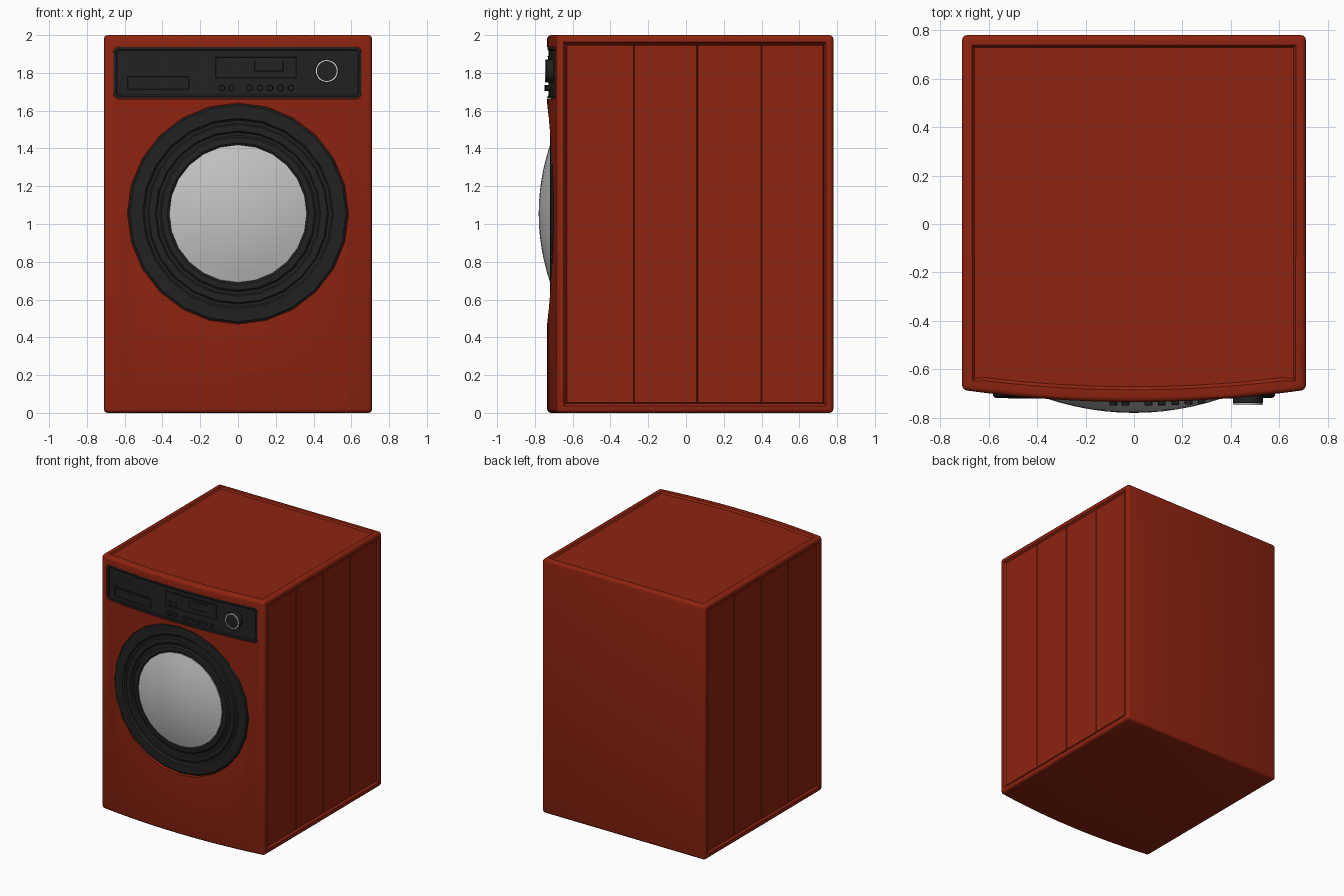
import bpy, bmesh, math

if "Cube" in bpy.data.objects:
    bpy.data.objects.remove(bpy.data.objects["Cube"])


def material(name, rgb):
    m = bpy.data.materials.new(name)
    m.use_nodes = True
    m.diffuse_color = (*rgb, 1)
    m.node_tree.nodes["Principled BSDF"].inputs["Base Color"].default_value = (*rgb, 1)
    return m


RED = material("red enamel", (0.27, 0.017, 0.005))
BLACK = material("black plastic", (0.016, 0.016, 0.016))
GLASS = material("grey glass", (0.55, 0.55, 0.55))
WHITE = material("white trim", (0.8, 0.8, 0.8))

HALF_W, BACK, HEIGHT = 0.71, 0.78, 2.0
DOOR_Z = 1.055


def front(x):
    """Bowed front surface."""
    return -0.735 + 0.05 * (x / HALF_W) ** 2


def finish(bm, name, mat):
    bmesh.ops.recalc_face_normals(bm, faces=bm.faces[:])
    me = bpy.data.meshes.new(name)
    bm.to_mesh(me)
    bm.free()
    me.materials.append(mat)
    ob = bpy.data.objects.new(name, me)
    bpy.context.collection.objects.link(ob)
    return ob


def activate(ob):
    bpy.ops.object.select_all(action='DESELECT')
    ob.select_set(True)
    bpy.context.view_layer.objects.active = ob


def smooth(ob):
    activate(ob)
    bpy.ops.object.shade_smooth_by_angle(angle=math.radians(30))
    return ob


def plate(name, x0, x1, z0, z1, r, offset, depth, mat, steps=()):
    """Rounded plate bent to the front; steps are (inset, raise) pairs."""
    bm = bmesh.new()
    pts = []
    corners = [(x1 - r, z1 - r), (x0 + r, z1 - r), (x0 + r, z0 + r), (x1 - r, z0 + r)]
    for q, (cx, cz) in enumerate(corners):
        for i in range(5):
            a = math.pi / 2 * (q + i / 4)
            pts.append(bm.verts.new((cx + r * math.cos(a), 0, cz + r * math.sin(a))))
    face = bm.faces.new(pts)
    bm.normal_update()
    rim = face.edges[:]
    ret = bmesh.ops.extrude_edge_only(bm, edges=rim)
    new = ret["geom"]
    for v in new:
        if isinstance(v, bmesh.types.BMVert):
            v.co.y += depth
    bmesh.ops.contextual_create(bm, geom=[e for e in new if isinstance(e, bmesh.types.BMEdge)
                                          and all(v.co.y > depth / 2 for v in e.verts)])
    bmesh.ops.recalc_face_normals(bm, faces=bm.faces[:])
    for t, d in steps:
        bmesh.ops.inset_region(bm, faces=[face], thickness=t, depth=d, use_even_offset=True)
    for i in range(-7, 8):
        bmesh.ops.bisect_plane(bm, geom=bm.verts[:] + bm.edges[:] + bm.faces[:],
                               plane_co=(i * 0.09, 0, 0), plane_no=(1, 0, 0))
    for v in bm.verts:
        v.co.y += front(v.co.x) + offset
    return finish(bm, name, mat)


def lathe(name, profile, x, z, segs, mat):
    """Turn (radius, y) pairs around an axis along y."""
    bm = bmesh.new()
    rings = []
    for r, y in profile:
        if r == 0:
            rings.append([bm.verts.new((x, y, z))] * segs)
        else:
            rings.append([bm.verts.new((x + r * math.sin(2 * math.pi * i / segs), y,
                                        z + r * math.cos(2 * math.pi * i / segs)))
                          for i in range(segs)])
    for a, b in zip(rings, rings[1:]):
        for i in range(segs):
            j = (i + 1) % segs
            bm.faces.new(list(dict.fromkeys((a[i], a[j], b[j], b[i]))))
    return finish(bm, name, mat)


def cut(target, cutter):
    mod = target.modifiers.new("cut", 'BOOLEAN')
    mod.operation = 'DIFFERENCE'
    mod.solver = 'EXACT'
    mod.object = cutter
    activate(target)
    bpy.ops.object.modifier_apply(modifier=mod.name)
    bpy.data.objects.remove(cutter)


# Cabinet: bowed footprint, extruded and bevelled
bm = bmesh.new()
N = 16
outline = [(HALF_W, BACK), (-HALF_W, BACK)]
for i in range(N + 1):
    x = HALF_W * (2 * i / N - 1)
    outline.append((x, front(x)))
base = bm.faces.new([bm.verts.new((x, y, 0)) for x, y in outline])
ret = bmesh.ops.extrude_face_region(bm, geom=[base], use_keep_orig=True)
for v in ret["geom"]:
    if isinstance(v, bmesh.types.BMVert):
        v.co.z = HEIGHT
bmesh.ops.recalc_face_normals(bm, faces=bm.faces[:])
sharp = [e for e in bm.edges if e.calc_face_angle() > 0.6]
bmesh.ops.bevel(bm, geom=sharp, offset=0.02, segments=3, profile=0.5, affect='EDGES')
bm.normal_update()


def biggest(axis, sign):
    return max((f for f in bm.faces if f.normal[axis] * sign > 0.99), key=lambda f: f.calc_area())


# Recessed top sheet
top = biggest(2, 1)
bmesh.ops.inset_region(bm, faces=[top], thickness=0.03, depth=0)
bmesh.ops.inset_region(bm, faces=[top], thickness=0.013, depth=-0.012)

# Recessed sides split into four planks
for s in (1, -1):
    side = biggest(0, s)
    bmesh.ops.inset_region(bm, faces=[side], thickness=0.025, depth=0)
    bmesh.ops.inset_region(bm, faces=[side], thickness=0.018, depth=-0.016)
    planks = [side]
    for y in (-0.275, 0.06, 0.4):
        geom = planks + list({e for f in planks for e in f.edges}) \
            + list({v for f in planks for v in f.verts})
        out = bmesh.ops.bisect_plane(bm, geom=geom, plane_co=(0, y, 0), plane_no=(0, 1, 0))
        planks = [f for f in out["geom"] if isinstance(f, bmesh.types.BMFace)]
    bm.normal_update()
    bmesh.ops.inset_individual(bm, faces=planks, thickness=0.005, depth=0.006)
cabinet = finish(bm, "cabinet", RED)

# Openings for the door and the control panel
cut(cabinet, lathe("door_cutter", [(0, -0.9), (0.585, -0.9), (0.585, -0.69), (0, -0.69)],
                   0, DOOR_Z, 24, RED))
cut(cabinet, plate("panel_cutter", -0.66, 0.655, 1.662, 1.938, 0.03, -0.05, 0.07, RED))
smooth(cabinet)

# Door: grooved frame and domed glass
smooth(lathe("door_frame", [
    (0.582, -0.688), (0.582, -0.71), (0.572, -0.718), (0.505, -0.72), (0.495, -0.708),
    (0.48, -0.708), (0.472, -0.718), (0.438, -0.718), (0.43, -0.708), (0.415, -0.708),
    (0.405, -0.718), (0.375, -0.72), (0.364, -0.712), (0.364, -0.69)], 0, DOOR_Z, 24, BLACK))
R = 0.364
dome = [(R, -0.7)] + [(R * k / 6, -0.72 - 0.06 * (1 - (k / 6) ** 2)) for k in range(6, -1, -1)]
smooth(lathe("door_glass", dome, 0, DOOR_Z, 24, GLASS))

# Control panel with a raised lip
smooth(plate("control_panel", -0.658, 0.653, 1.664, 1.936, 0.03, 0.002, 0.018, BLACK,
             [(0.012, 0), (0.006, -0.005)]))
FACE = 0.007  # panel surface behind the cabinet front
smooth(plate("detergent_drawer", -0.592, -0.253, 1.705, 1.787, 0.012, FACE - 0.005, 0.008, BLACK,
             [(0.006, 0), (0.004, -0.004)]))
smooth(plate("display_panel", -0.125, 0.315, 1.768, 1.89, 0.012, FACE - 0.005, 0.008, BLACK,
             [(0.005, 0), (0.003, -0.003)]))
smooth(plate("display_screen", 0.085, 0.243, 1.805, 1.867, 0.004, FACE - 0.006, 0.006, BLACK,
             [(0.003, 0), (0.002, -0.003)]))


def knob(name, x, z, r, height, segs):
    y = front(x) + FACE
    tip = y - height
    return smooth(lathe(name, [(r, y + 0.004), (r, tip + r * 0.15), (r * 0.88, tip), (0, tip)],
                        x, z, segs, BLACK))


# Buttons
for i, x in enumerate((-0.085, -0.035, 0.06, 0.115, 0.17, 0.225, 0.28)):
    knob(f"button_{i + 1}", x, 1.72, 0.016, 0.022, 12)
for i, x in enumerate((-0.085, -0.035)):
    for j, z in enumerate((1.785, 1.81)):
        smooth(plate(f"indicator_{i + 1}_{j + 1}", x - 0.014, x + 0.014, z - 0.006, z + 0.006,
                     0.004, FACE - 0.009, 0.008, BLACK))

# Program dial with a light ring
DIAL_X, DIAL_Z = 0.47, 1.81
knob("dial", DIAL_X, DIAL_Z, 0.062, 0.04, 28)
tip = front(DIAL_X) + FACE - 0.04
smooth(lathe("dial_ring", [(0.06, tip + 0.006), (0.06, tip - 0.001), (0.053, tip - 0.001),
                           (0.053, tip + 0.002)], DIAL_X, DIAL_Z, 28, WHITE))
